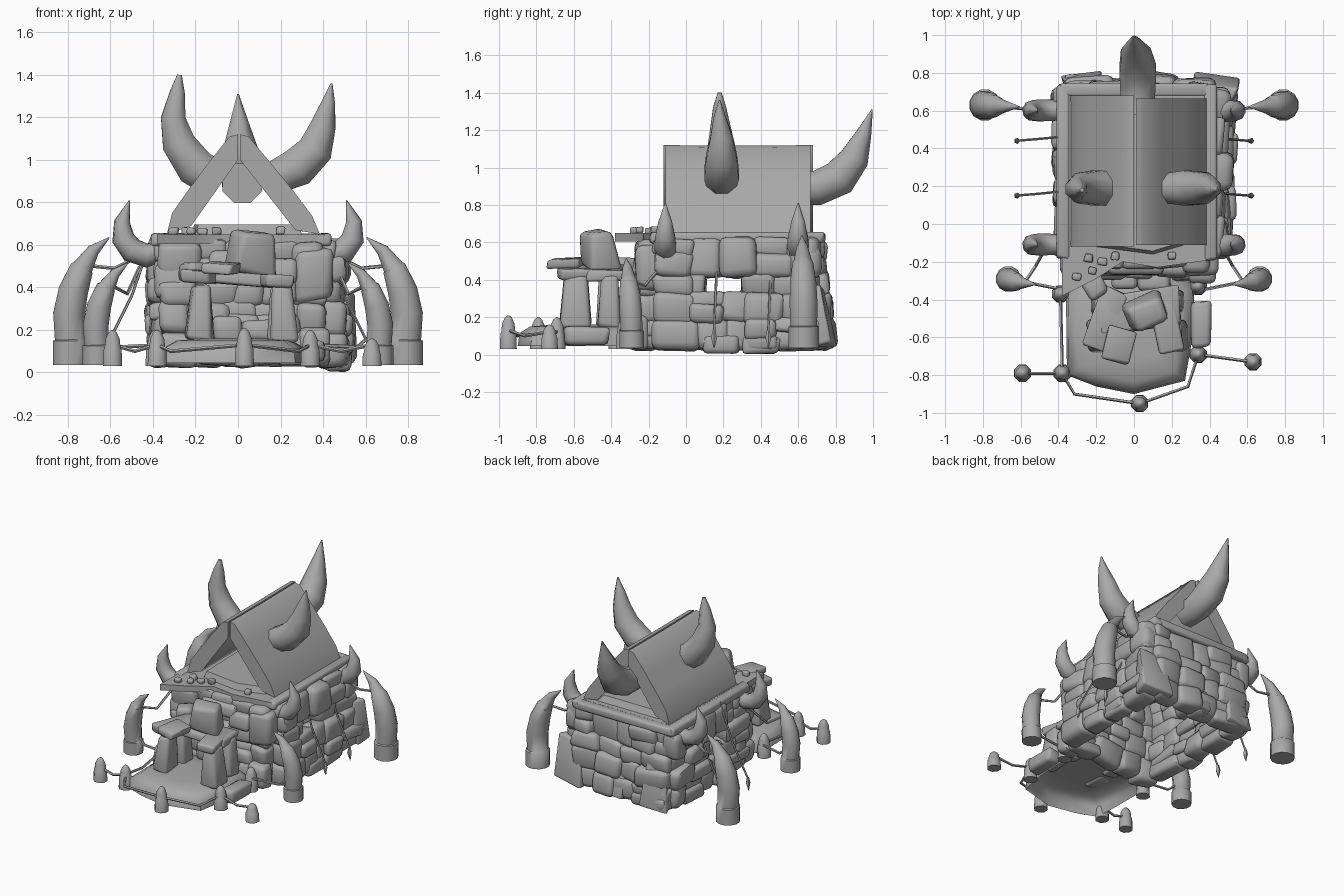
import bpy, bmesh, math, random
from mathutils import Vector, Matrix, Euler

if "Cube" in bpy.data.objects:
    bpy.data.objects.remove(bpy.data.objects["Cube"])

random.seed(11)
grey = bpy.data.materials.new("stone_grey")
grey.diffuse_color = (0.4, 0.4, 0.4, 1)
grey.use_nodes = True
grey.node_tree.nodes["Principled BSDF"].inputs["Base Color"].default_value = grey.diffuse_color


def finish(name, bm):
    bmesh.ops.recalc_face_normals(bm, faces=bm.faces)
    me = bpy.data.meshes.new(name)
    bm.to_mesh(me)
    bm.free()
    me.materials.append(grey)
    ob = bpy.data.objects.new(name, me)
    bpy.context.collection.objects.link(ob)
    return ob


def add_rock(bm, c, size, rot=(0, 0, 0), jit=0.08, round_=0.26, taper=1.0):
    """Worn, bevelled block; rot in degrees, taper scales the top."""
    t = bmesh.new()
    bmesh.ops.create_cube(t, size=1)
    for v in t.verts:
        k = taper if v.co.z > 0 else 1
        v.co = Vector((v.co.x * size[0] * k, v.co.y * size[1] * k, v.co.z * size[2]))
        v.co += Vector([random.uniform(-jit, jit) * s for s in size])
    bmesh.ops.bevel(t, geom=t.edges[:], offset=min(size) * round_, segments=2, profile=0.5, affect='EDGES')
    m = Matrix.Translation(c) @ Euler([math.radians(a) for a in rot]).to_matrix().to_4x4()
    vs = [bm.verts.new(m @ v.co) for v in t.verts]
    t.verts.index_update()
    for f in t.faces:
        bm.faces.new([vs[v.index] for v in f.verts])
    t.free()


def rocks(name, items, **kw):
    bm = bmesh.new()
    for it in items:
        add_rock(bm, *it, **kw)
    return finish(name, bm)


def tube(name, pts, radii, sides=8):
    """Sweep rings of the given radii along a path, with capped ends."""
    pts = [Vector(p) for p in pts]
    bm = bmesh.new()
    rings, q, prev = [], None, None
    for i, p in enumerate(pts):
        tan = (pts[min(i + 1, len(pts) - 1)] - pts[max(i - 1, 0)]).normalized()
        q = tan.to_track_quat('Z', 'Y') if q is None else prev.rotation_difference(tan) @ q
        prev = tan
        rings.append([bm.verts.new(p + q @ Vector((math.cos(a) * radii[i], math.sin(a) * radii[i], 0)))
                      for a in (2 * math.pi * (k + 0.5) / sides for k in range(sides))])
    for a, b in zip(rings, rings[1:]):
        for k in range(sides):
            bm.faces.new((a[k], a[(k + 1) % sides], b[(k + 1) % sides], b[k]))
    bm.faces.new(rings[0])
    bm.faces.new(rings[-1])
    return finish(name, bm)


def prism(name, outline, levels, axis='Z', bottom=True):
    """Loft an outline through (height, scale) levels along Z (x, y) or Y (x, z)."""
    bm = bmesh.new()
    n = len(outline)
    cx, cy = sum(p[0] for p in outline) / n, sum(p[1] for p in outline) / n
    loops = []
    for h, s in levels:
        flat = [(cx + (a - cx) * s, cy + (b - cy) * s) for a, b in outline]
        loops.append([bm.verts.new((a, b, h) if axis == 'Z' else (a, h, b)) for a, b in flat])
    for lo, hi in zip(loops, loops[1:]):
        for k in range(n):
            bm.faces.new((lo[k], lo[(k + 1) % n], hi[(k + 1) % n], hi[k]))
    if bottom:
        bm.faces.new(loops[0])
    bm.faces.new(loops[-1])
    return finish(name, bm)


def wall(name, a, b, lean, gap=None):
    """Stacked stones from a to b; lean pushes the base out; gap = window span in row 2."""
    a, b = Vector(a), Vector(b)
    d = (b - a).normalized()
    out = Vector((d.y, -d.x))
    length = (b - a).length
    ang = math.degrees(math.atan2(d.y, d.x))
    edges = [0.04, 0.18, 0.32, 0.425, 0.61]
    bm = bmesh.new()
    for row in range(4):
        z0, z1 = edges[row], edges[row + 1]
        x = 0
        while x < length - 0.02:
            w = random.uniform(0.12, 0.22)
            if length - x - w < 0.1:
                w = length - x
            s, e = x, x + w
            x = e
            if gap and row == 2:
                if s < gap[1] and e > gap[0]:       # trim the stones around the window
                    if s < gap[0] - 0.03:
                        e = gap[0]
                    elif e > gap[1] + 0.03:
                        s = gap[1]
                    else:
                        continue
            # tall courses are sometimes split into two flat stones
            cuts = [z0, z0 + (z1 - z0) * random.uniform(0.4, 0.6), z1] if random.random() < 0.45 and row != 2 else [z0, z1]
            for c0, c1 in zip(cuts, cuts[1:]):
                zc = (c0 + c1) / 2
                c = a + d * (s + e) / 2 + out * (lean * (1 - zc / 0.6) + random.uniform(-0.02, 0.02))
                add_rock(bm, (c.x, c.y, zc), (e - s + 0.025, random.uniform(0.12, 0.16), c1 - c0 + 0.025),
                         (random.uniform(-9, 9), random.uniform(-6, 6), ang + random.uniform(-9, 9)))
    return finish(name, bm)


# Stone walls, hollow inside, with a window gap on each side
wall("front_wall", (-0.36, -0.17), (0.40, -0.17), 0.05)
wall("back_wall", (0.42, 0.66), (-0.36, 0.66), 0.07)
wall("right_wall", (0.41, -0.16), (0.41, 0.70), 0.06, (0.25, 0.47))
wall("left_wall", (-0.34, 0.70), (-0.34, -0.16), 0.0, (0.39, 0.61))
rocks("corner_stones", [((0.36, -0.20, 0.46), (0.17, 0.14, 0.25)), ((-0.30, -0.20, 0.43), (0.18, 0.13, 0.16)),
                        ((0.44, 0.64, 0.50), (0.15, 0.16, 0.17)), ((-0.37, 0.66, 0.50), (0.13, 0.14, 0.17)),
                        ((0.0, -0.21, 0.53), (0.3, 0.12, 0.1))])
rocks("footing_stones", [((0.47, 0.18, 0.055), (0.12, 0.2, 0.10)), ((0.47, 0.40, 0.05), (0.12, 0.2, 0.09)),
                         ((0.36, -0.53, 0.10), (0.11, 0.24, 0.10)), ((0.36, -0.26, 0.12), (0.14, 0.12, 0.18))])
rocks("back_buttresses", [((-0.27, 0.73, 0.22), (0.2, 0.09, 0.36), (10, 0, 8)), ((0.44, 0.71, 0.2), (0.24, 0.13, 0.32), (8, 0, -6)),
                          ((0.08, 0.73, 0.16), (0.22, 0.08, 0.24), (12, 0, 0))], taper=0.8, round_=0.12)

# Flat ledge over the walls, with a ragged front corner and rubble
prism("roof_ledge", [(-0.38, -0.38), (-0.2, -0.29), (-0.06, -0.2), (0.12, -0.23), (0.41, -0.19), (0.42, 0.73), (-0.38, 0.73)],
      [(0.605, 1), (0.65, 1)])
prism("inner_floor", [(-0.2, -0.12), (0.1, -0.16), (0.3, -0.1), (0.3, 0.64), (-0.22, 0.64)], [(0.65, 1), (0.695, 0.95)])
rocks("ledge_beams", [((0.405, 0.28, 0.625), (0.07, 0.92, 0.06)), ((-0.375, 0.28, 0.625), (0.07, 0.92, 0.06)),
                      ((0.0, 0.71, 0.625), (0.8, 0.07, 0.06))], jit=0.02)
rocks("ledge_pebbles", [((x, y, 0.665), (0.045, 0.04, 0.035), (0, 0, 40 * x)) for x, y in
                        ((-0.3, -0.28), (-0.22, -0.25), (-0.17, -0.2), (-0.24, -0.18), (-0.1, -0.17), (0.2, -0.17))], jit=0.15)

# Thick hide roof: two leaning panels, open gables, flared down at the eaves
prism("left_roof_panel", [(0.0, 1.12), (-0.04, 1.11), (-0.14, 0.985), (-0.24, 0.85), (-0.31, 0.75), (-0.335, 0.65), (-0.22, 0.69), (0.0, 1.0)],
      [(-0.12, 1), (0.28, 0.99), (0.68, 1)], 'Y')
prism("right_roof_panel", [(0.01, 1.12), (0.05, 1.11), (0.15, 0.99), (0.26, 0.855), (0.35, 0.735), (0.385, 0.65), (0.27, 0.67), (0.01, 1.0)],
      [(-0.11, 1), (0.28, 0.99), (0.665, 1)], 'Y')

# Roof horns
tube("left_roof_horn", [(-0.11, 0.19, 0.91), (-0.20, 0.19, 0.965), (-0.28, 0.19, 1.08), (-0.305, 0.185, 1.2), (-0.285, 0.18, 1.32), (-0.275, 0.18, 1.4)],
     [0.095, 0.10, 0.085, 0.062, 0.038, 0.012], 8)
tube("right_roof_horn", [(0.18, 0.19, 0.92), (0.28, 0.19, 0.965), (0.365, 0.19, 1.05), (0.40, 0.19, 1.16), (0.425, 0.18, 1.27), (0.44, 0.18, 1.36)],
     [0.085, 0.10, 0.09, 0.065, 0.035, 0.005], 8)
tube("back_roof_horn", [(0.02, 0.58, 0.89), (0.02, 0.70, 0.89), (0.02, 0.82, 0.945), (0.01, 0.90, 1.05), (0.005, 0.95, 1.18), (0, 0.995, 1.31)],
     [0.1, 0.1, 0.105, 0.085, 0.045, 0.004], 8)

for s, side in ((-1, "left"), (1, "right")):
    # Corner horns on the walls
    for y, end in ((-0.11, "front"), (0.60, "back")):
        tube(f"{end}_{side}_corner_horn",
             [(s * x, y, z) for x, z in ((0.36, 0.57), (0.43, 0.55), (0.50, 0.575), (0.54, 0.63), (0.545, 0.71), (0.51, 0.81))],
             [0.05, 0.058, 0.06, 0.055, 0.038, 0.003], 9)
    # Big ground tusks with a banded sleeve at the base
    for end, bx, y, dy, h, r in (("back", 0.79, 0.63, -0.01, 0.60, 0.084), ("front", 0.665, -0.29, -0.03, 0.48, 0.068)):
        prof = ((0, 0, 1), (0, 0.19, 1), (0, 0.2, 0.88), (-0.005, 0.4, 0.92), (0.015, 0.58, 0.86), (0.055, 0.76, 0.68), (0.06, 0.765, 0.6), (0.11, 0.9, 0.36), (0.185, 1, 0.03))
        k = h / 0.6
        tube(f"{end}_{side}_tusk", [(s * (bx - dx * k), y + dy * t * t, 0.035 + h * t) for dx, t, _ in prof], [r * q for _, _, q in prof], 12)
    # Ropes from tusks to the corner horns and the ground
    tube(f"back_{side}_tusk_rope", [(s * 0.68, 0.62, 0.5), (s * 0.58, 0.61, 0.49), (s * 0.50, 0.60, 0.53)], [0.009] * 3, 5)
    tube(f"front_{side}_tusk_rope", [(s * 0.58, -0.31, 0.40), (s * 0.52, -0.22, 0.37), (s * 0.46, -0.11, 0.5)], [0.009] * 3, 5)
    tube(f"{side}_low_rope", [(s * 0.66, -0.28, 0.2), (s * 0.56, -0.31, 0.12), (s * 0.36, -0.35, 0.13)], [0.009] * 3, 5)
    # Hanging side cords with pointed weights
    for y in (0.15, 0.44):
        tube(f"{side}_hanging_cord", [(s * 0.40, y + 0.02, 0.65), (s * 0.50, y + 0.01, 0.36), (s * 0.62, y, 0.12)], [0.007] * 3, 5)
        tube(f"{side}_cord_weight", [(s * 0.62, y, 0.13), (s * 0.62, y, 0.09), (s * 0.625, y, 0.035)], [0.008, 0.017, 0.002], 5)

# Porch mound, an open shell underneath
prism("porch_base", [(-0.36, -0.38), (-0.355, -0.8), (-0.2, -0.86), (0.0, -0.9), (0.27, -0.83), (0.31, -0.6), (0.32, -0.32), (0.2, -0.22), (-0.22, -0.24)],
      [(0.045, 1), (0.115, 0.97), (0.15, 0.8), (0.16, 0.45)], bottom=False)

# Stone doorway: pillars, lintels and a boulder on top
rocks("doorway_pillars", [((-0.18, -0.59, 0.28), (0.12, 0.18, 0.26), (0, 3, 5)), ((0.21, -0.59, 0.28), (0.13, 0.17, 0.26), (0, -3, 0)),
                          ((-0.17, -0.42, 0.28), (0.12, 0.13, 0.27)), ((0.2, -0.41, 0.28), (0.13, 0.13, 0.27))], taper=0.7, round_=0.18, jit=0.05)
rocks("doorway_lintels", [((0.02, -0.46, 0.44), (0.44, 0.2, 0.06), (0, 5, 8)), ((-0.15, -0.5, 0.45), (0.14, 0.32, 0.06), (0, 4, -20)),
                          ((-0.08, -0.64, 0.49), (0.15, 0.18, 0.05), (3, 4, -15)), ((0.17, -0.53, 0.43), (0.13, 0.28, 0.06), (0, 4, 12))], jit=0.05)
rocks("doorway_boulder", [((0.07, -0.47, 0.565), (0.27, 0.18, 0.2), (10, 6, 20))], taper=0.65, jit=0.1, round_=0.16)
rocks("porch_small_stones", [((-0.21, -0.33, 0.47), (0.12, 0.12, 0.1), (0, 0, 30)), ((0.1, -0.3, 0.2), (0.18, 0.1, 0.1)), ((-0.05, -0.3, 0.2), (0.14, 0.1, 0.12))])

# Fence posts and ropes around the porch
posts = {"a": (-0.59, -0.79, 0.17), "b": (-0.38, -0.79, 0.17), "c": (0.03, -0.95, 0.18), "d": (0.34, -0.69, 0.17),
         "e": (0.63, -0.73, 0.13), "f": (-0.39, -0.37, 0.17), "g": (0.34, -0.33, 0.17)}
for k, (x, y, h) in posts.items():
    tube(f"fence_post_{k}", [(x, y, 0.03 + h * t) for t in (0, 0.45, 0.5, 0.75, 0.92, 1)],
         [0.049, 0.046, 0.041, 0.036, 0.022, 0.006], 8)
for a, b, bow in (("a", "b", (0, 0)), ("b", "c", (-0.14, -0.03)), ("c", "d", (0.1, -0.04)), ("d", "e", (0, 0)), ("b", "f", (0, 0))):
    p, q = Vector(posts[a][:2]), Vector(posts[b][:2])
    m = (p + q) / 2 + Vector(bow)
    tube("fence_rope", [(p.x, p.y, 0.13), (m.x, m.y, 0.10), (q.x, q.y, 0.13)], [0.009] * 3, 5)

# Smooth shading with sharp edges kept
for ob in bpy.data.objects:
    ob.select_set(True)
    bpy.context.view_layer.objects.active = ob
bpy.ops.object.shade_smooth_by_angle(angle=math.radians(52))
